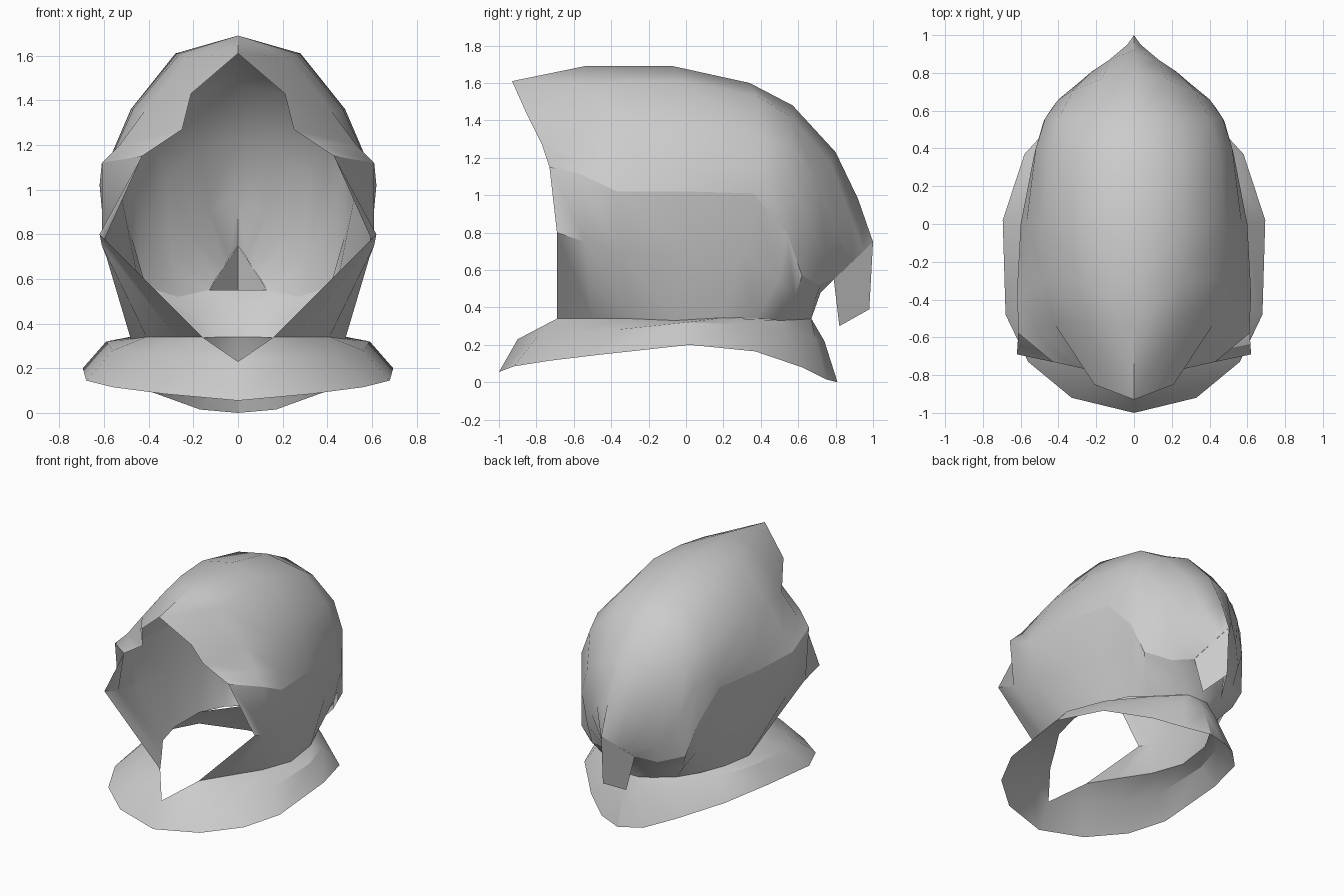
import bpy, bmesh, math


def loft(name, rows, angle=40):
    """Skin rows of points for the +x half, then mirror, weld and smooth it."""
    bm = bmesh.new()
    grid = [[bm.verts.new(p) for p in row] for row in rows]
    for a, b in zip(grid, grid[1:]):
        for i in range(len(a) - 1):
            bm.faces.new((a[i], a[i + 1], b[i + 1], b[i]))
    geom = bm.verts[:] + bm.edges[:] + bm.faces[:]
    bmesh.ops.mirror(bm, geom=geom, axis='X', merge_dist=0.0001)
    bmesh.ops.remove_doubles(bm, verts=bm.verts[:], dist=0.002)
    bmesh.ops.recalc_face_normals(bm, faces=bm.faces[:])
    mesh = bpy.data.meshes.new(name)
    bm.to_mesh(mesh)
    bm.free()
    obj = bpy.data.objects.new(name, mesh)
    bpy.context.collection.objects.link(obj)
    bpy.ops.object.select_all(action='DESELECT')
    obj.select_set(True)
    bpy.context.view_layer.objects.active = obj
    bpy.ops.object.shade_smooth_by_angle(angle=math.radians(angle))
    return obj


# Dome: sections from the centre ridge down to the lip, brow to nape
dome = [
    [(0, -.93, 1.61), (.21, -.85, 1.43), (.25, -.77, 1.27), (.34, -.75, 1.21), (.43, -.73, 1.15)],
    [(0, -.54, 1.69), (.23, -.53, 1.59), (.42, -.53, 1.35), (.53, -.55, 1.2), (.61, -.58, 1.12)],
    [(0, -.3, 1.69), (.26, -.3, 1.61), (.47, -.3, 1.36), (.57, -.34, 1.14), (.62, -.37, 1.02)],
    [(0, -.07, 1.69), (.28, -.02, 1.61), (.48, 0, 1.36), (.57, 0, 1.15), (.6, 0, 1.02)],
    [(0, .34, 1.6), (.26, .38, 1.53), (.45, .4, 1.32), (.52, .4, 1.1), (.53, .36, 1.01)],
    [(0, .57, 1.48), (.22, .56, 1.42), (.4, .56, 1.27), (.47, .56, 1.08), (.48, .54, .8)],
    [(0, .8, 1.23), (.17, .77, 1.18), (.32, .71, 1.05), (.4, .66, .84), (.43, .62, .57)],
    [(0, .92, .98), (.13, .87, .91), (.22, .81, .8), (.29, .75, .66), (.27, .72, .52)],
    [(0, 1, .75), (.035, .95, .7), (.065, .895, .65), (.1, .84, .6), (.13, .79, .55)],
]
loft("helmet_dome", dome, 45)

# Cheek and neck wall: tapers from the lip down to the neck opening
top = [row[-1] for row in dome] + [(0, .79, .55)]
mid = [(.62, -.69, .8), (.61, -.54, .75), (.59, -.35, .7), (.575, 0, .68), (.51, .3, .68),
       (.44, .5, .56), (.38, .58, .45), (.18, .69, .44), (.06, .72, .48), (0, .72, .48)]
base = [(.16, -.69, .34), (.28, -.5, .34), (.41, -.3, .34), (.48, -.06, .33), (.46, .2, .345),
        (.38, .38, .34), (.28, .5, .33), (.16, .61, .335), (.08, .67, .34), (0, .67, .34)]
loft("cheek_and_neck_wall", [top, mid, base])

# Tail flap under the back point
loft("tail_flap", [[(0, 1, .75), (.13, .79, .55)], [(0, .98, .39), (.08, .82, .3)]])

# Collar: broad flared ring around the neck
outer = [(0, -1, .055), (.33, -.92, .085), (.56, -.73, .115), (.68, -.48, .145),
         (.695, .02, .2), (.58, .37, .165), (.35, .62, .08), (.17, .75, .015), (0, .81, 0)]
crease = [(0, -.9, .23), (.23, -.79, .25), (.43, -.6, .265), (.56, -.38, .28),
          (.59, 0, .32), (.5, .28, .31), (.32, .53, .27), (.14, .69, .24), (0, .74, .22)]
inner = [(0, -.9, .23), (.16, -.69, .34), (.28, -.5, .34), (.41, -.3, .34),
         (.48, -.06, .33), (.46, .2, .345), (.28, .5, .33), (.08, .67, .34), (0, .67, .34)]
loft("neck_collar", [outer, crease, inner], 30)
